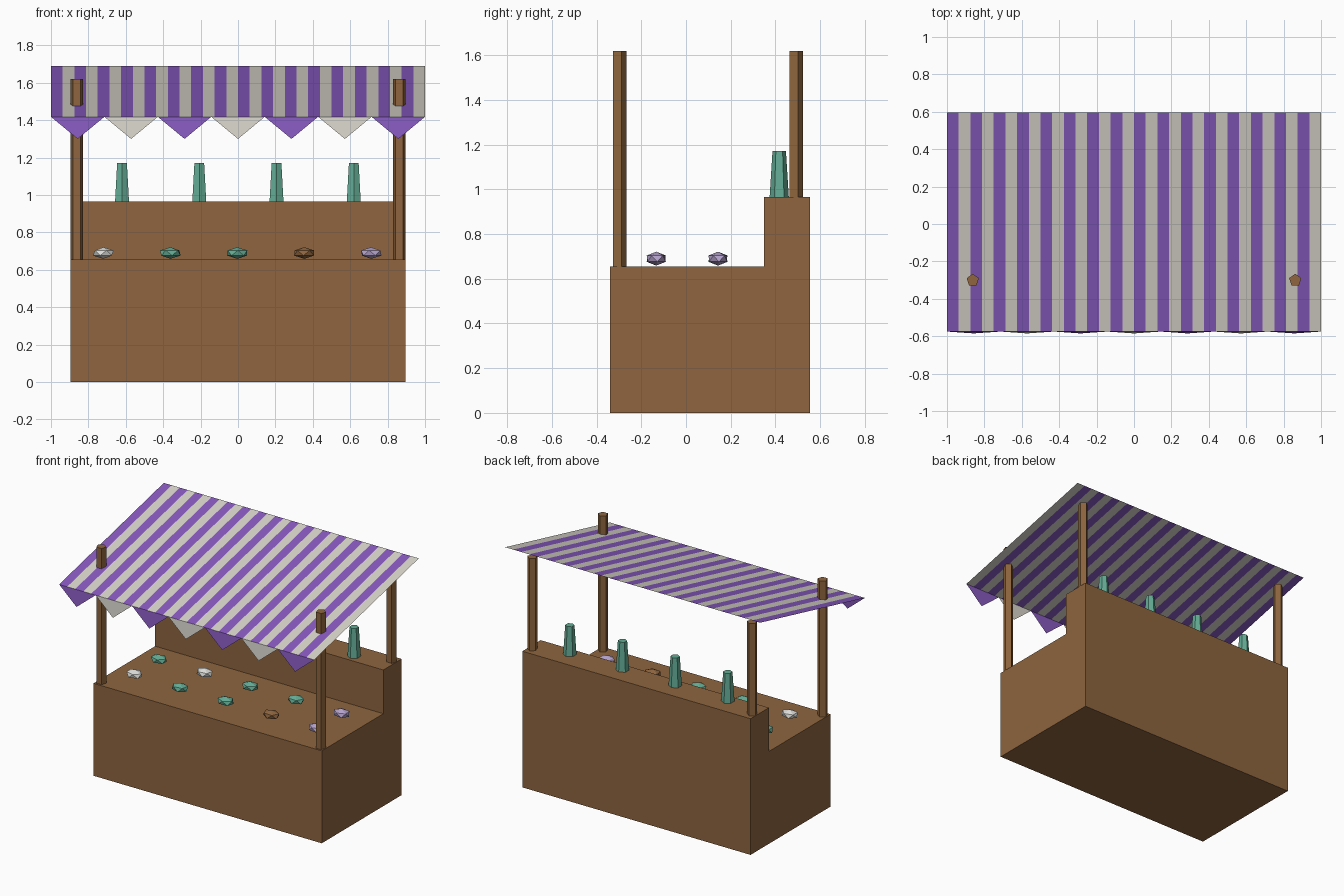
import bpy, bmesh, math
from mathutils import Matrix

if "Cube" in bpy.data.objects:
    bpy.data.objects.remove(bpy.data.objects["Cube"], do_unlink=True)


def material(name, r, g, b):
    """Flat material from 0-255 display colour, stored as linear."""
    col = [((c / 255 + 0.055) / 1.055) ** 2.4 for c in (r, g, b)] + [1]
    m = bpy.data.materials.new(name)
    m.use_nodes = True
    m.diffuse_color = col
    m.node_tree.nodes["Principled BSDF"].inputs["Base Color"].default_value = col
    return m


wood = material("wood", 142, 101, 62)
purple = material("purple_cloth", 136, 90, 192)
cream = material("cream_cloth", 216, 212, 203)
teal = material("teal", 100, 172, 149)
white = material("white_crystal", 222, 222, 220)
lavender = material("lavender", 182, 164, 206)


def finish(name, bm, *mats):
    me = bpy.data.meshes.new(name)
    bm.to_mesh(me)
    bm.free()
    for m in mats:
        me.materials.append(m)
    ob = bpy.data.objects.new(name, me)
    bpy.context.collection.objects.link(ob)
    return ob


def prism(name, mat, sides, r1, r2, x, y, z1, z2):
    """Upright tapered prism with one corner pointing to the back."""
    bm = bmesh.new()
    bmesh.ops.create_cone(bm, cap_ends=True, segments=sides, radius1=r1, radius2=r2, depth=z2 - z1)
    bm.verts.ensure_lookup_table()
    v = bm.verts[0].co
    turn = Matrix.Rotation(math.pi / 2 - math.atan2(v.y, v.x), 4, "Z")
    bm.transform(Matrix.Translation((x, y, (z1 + z2) / 2)) @ turn)
    return finish(name, bm, mat)


# Counter with raised back shelf: stepped side profile extruded across x
bm = bmesh.new()
profile = [(-0.34, 0), (0.555, 0), (0.555, 0.965), (0.35, 0.965), (0.35, 0.655), (-0.34, 0.655)]
face = bm.faces.new([bm.verts.new((-0.895, y, z)) for y, z in profile])
ext = bmesh.ops.extrude_face_region(bm, geom=[face])
moved = [g for g in ext["geom"] if isinstance(g, bmesh.types.BMVert)]
bmesh.ops.translate(bm, verts=moved, vec=(1.79, 0, 0))
bmesh.ops.recalc_face_normals(bm, faces=bm.faces)
finish("counter", bm, wood)

# Four posts
for side, x in (("right", -0.862), ("left", 0.862)):
    prism(f"front_post_{side}", wood, 5, 0.034, 0.034, x, -0.3, 0.655, 1.62)
    prism(f"back_post_{side}", wood, 5, 0.034, 0.034, x, 0.49, 0.965, 1.62)

# Bottles on the shelf
for i in range(4):
    prism(f"bottle_{i + 1}", teal, 6, 0.043, 0.03, -0.62 + i * 0.413, 0.417, 0.965, 1.172)

# Striped sloping canopy
FRONT, BACK, LOW, HIGH, STRIPES = -0.575, 0.597, 1.418, 1.69, 32
bm = bmesh.new()
rows = []
for i in range(STRIPES + 1):
    x = -1 + 2 * i / STRIPES
    rows.append((bm.verts.new((x, FRONT, LOW)), bm.verts.new((x, BACK, HIGH))))
for i in range(STRIPES):
    (a, b), (c, d) = rows[i], rows[i + 1]
    bm.faces.new((a, c, d, b)).material_index = i % 2
finish("canopy", bm, purple, cream)

# Pennants along the front edge
bm = bmesh.new()
w = 2 / 7
for i in range(7):
    x = -1 + i * w
    tri = [(x, FRONT, LOW), (x + w / 2, FRONT - 0.01, 1.3), (x + w, FRONT, LOW)]
    bm.faces.new([bm.verts.new(p) for p in tri]).material_index = i % 2
finish("pennants", bm, purple, cream)

# Two rows of faceted stones on the counter
stone_rows = {
    "front": (-0.133, (white, teal, teal, wood, lavender)),
    "back": (0.143, (teal, white, teal, teal, lavender)),
}
for row, (y, mats) in stone_rows.items():
    for i, m in enumerate(mats):
        bm = bmesh.new()
        bmesh.ops.create_icosphere(bm, subdivisions=1, radius=1)
        bm.transform(Matrix.Translation((-0.72 + i * 0.358, y, 0.69))
                     @ Matrix.Diagonal((0.062, 0.048, 0.031, 1))
                     @ Matrix.Rotation(i * 0.5, 4, "Z"))
        finish(f"{row}_stone_{i + 1}", bm, m)
